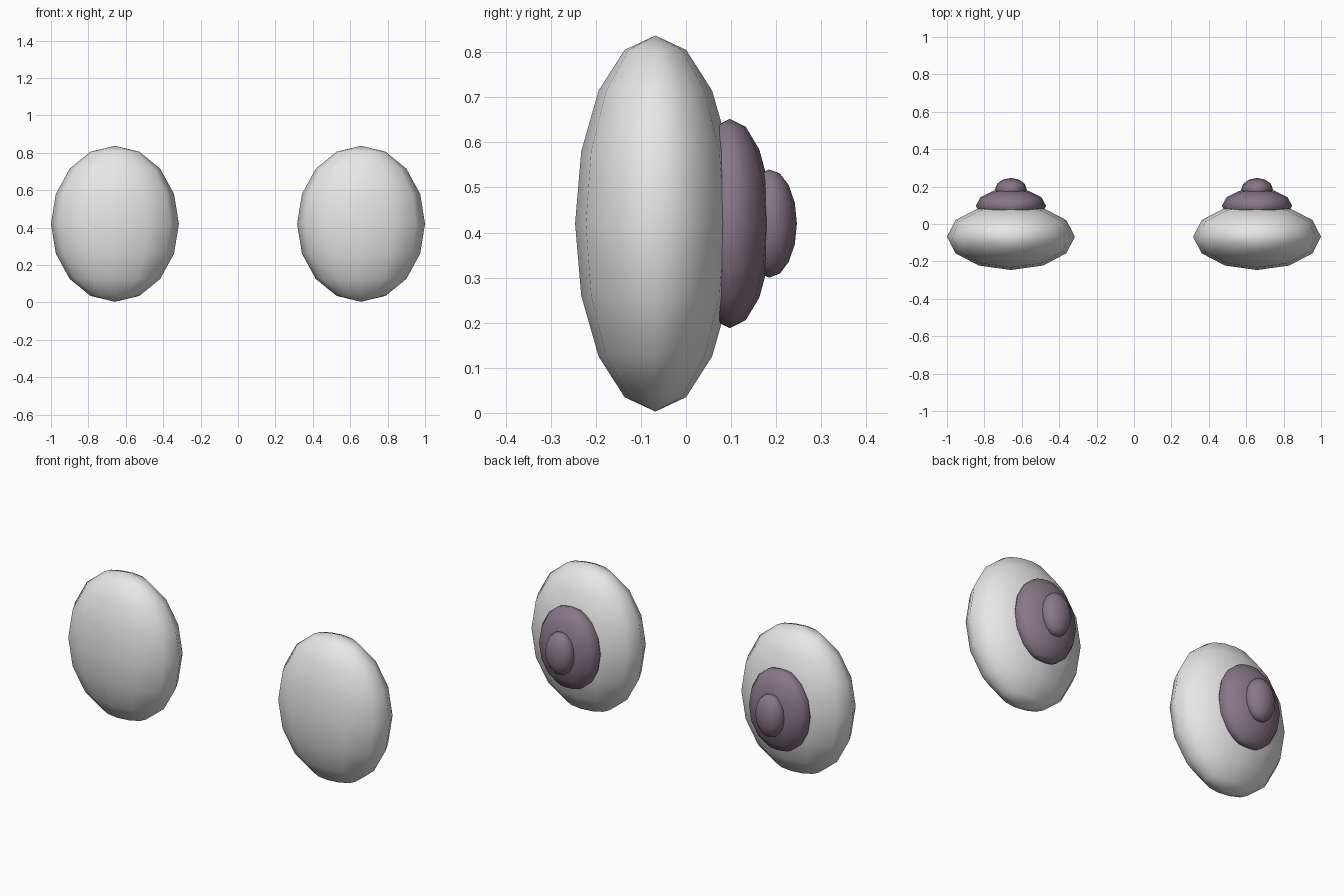
import bpy

cube = bpy.data.objects.get("Cube")
if cube:
    bpy.data.objects.remove(cube, do_unlink=True)


def make_material(name, colour):
    mat = bpy.data.materials.new(name)
    mat.use_nodes = True
    mat.diffuse_color = colour
    mat.node_tree.nodes["Principled BSDF"].inputs["Base Color"].default_value = colour
    return mat


pale_grey = make_material("pale grey", (0.8, 0.8, 0.8, 1))
dusky_purple = make_material("dusky purple", (0.25, 0.185, 0.24, 1))


def ellipsoid(name, x, y, radii, mat):
    """Low-poly smooth ellipsoid with upright poles, at the shared centre height."""
    bpy.ops.mesh.primitive_uv_sphere_add(segments=12, ring_count=8, radius=1,
                                         location=(x, y, 0.42))
    obj = bpy.context.object
    obj.name = name
    obj.scale = radii
    bpy.ops.object.transform_apply(location=False, rotation=False, scale=True)
    bpy.ops.object.shade_smooth()
    obj.data.materials.append(mat)


# Each side: a large pale shell with two smaller domes stacked behind it
for side, x in (("left", 0.658), ("right", -0.658)):
    ellipsoid(side + "_shell", x, -0.068, (0.342, 0.178, 0.417), pale_grey)
    ellipsoid(side + "_middle_dome", x, 0.097, (0.188, 0.093, 0.232), dusky_purple)
    ellipsoid(side + "_end_dome", x, 0.185, (0.085, 0.061, 0.12), dusky_purple)
